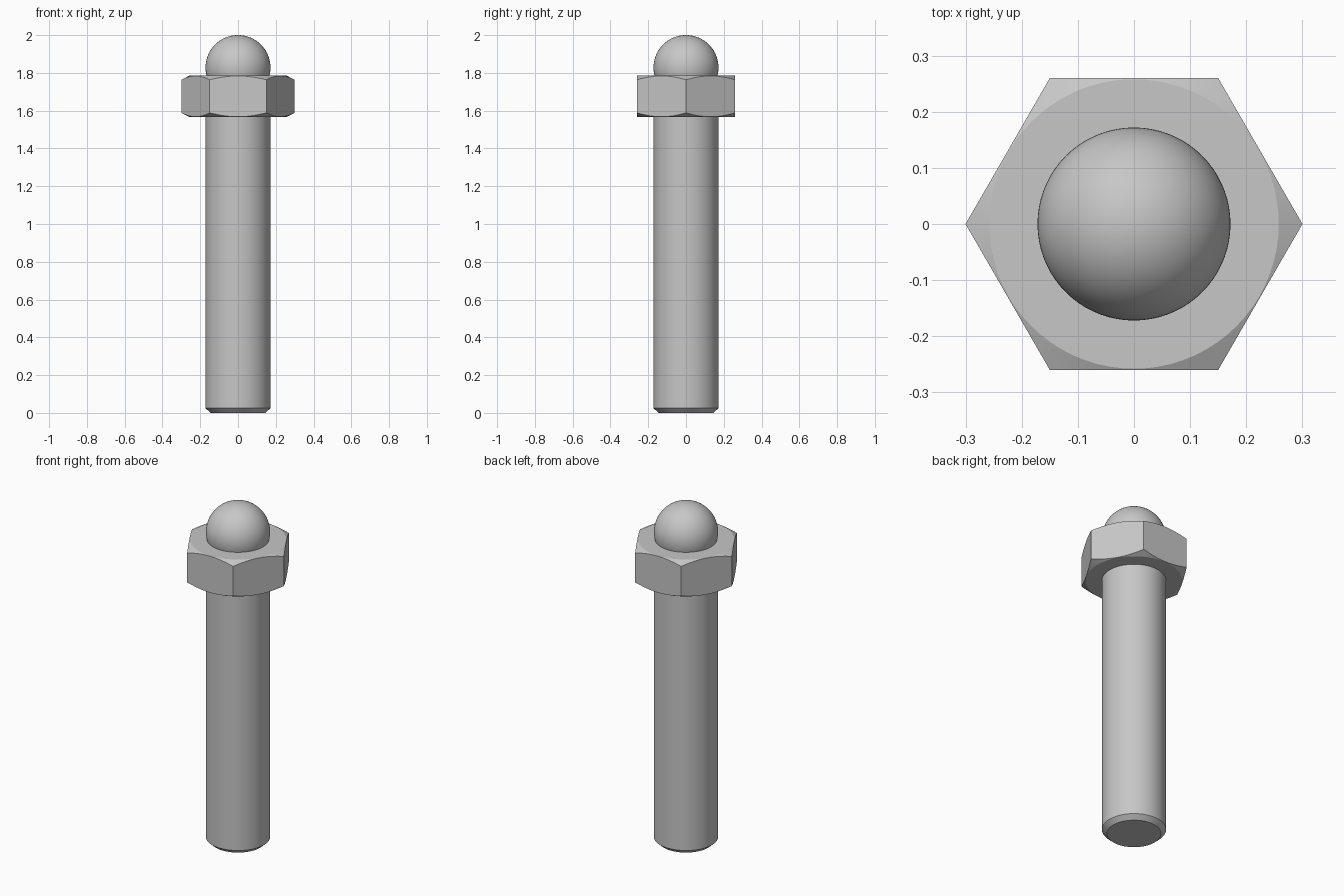
import bpy, bmesh
from math import cos, sin, pi, tan, radians, sqrt

if "Cube" in bpy.data.objects:
    bpy.data.objects.remove(bpy.data.objects["Cube"], do_unlink=True)

STEPS = 72
SHANK_R = 0.172
APOTHEM = 0.26
NUT_BOTTOM, NUT_TOP = 1.567, 1.785
BALL_Z = 2.0 - SHANK_R

steel = bpy.data.materials.new("steel_grey")
steel.use_nodes = True
colour = (0.57, 0.57, 0.57, 1)
steel.diffuse_color = colour
steel.node_tree.nodes["Principled BSDF"].inputs["Base Color"].default_value = colour


def build(name, rings):
    """Skin a stack of rings; each ring maps an angle to (radius, height)."""
    bm = bmesh.new()
    loops = []
    for ring in rings:
        loop = []
        for i in range(STEPS):
            a = 2 * pi * i / STEPS
            r, z = ring(a)
            loop.append(bm.verts.new((r * cos(a), r * sin(a), z)))
        loops.append(loop)
    for low, high in zip(loops, loops[1:]):
        for i in range(STEPS):
            j = (i + 1) % STEPS
            bm.faces.new((low[i], low[j], high[j], high[i]))
    bm.faces.new(loops[0][::-1])
    bm.faces.new(loops[-1])
    bmesh.ops.recalc_face_normals(bm, faces=bm.faces)
    mesh = bpy.data.meshes.new(name)
    bm.to_mesh(mesh)
    bm.free()
    mesh.materials.append(steel)
    obj = bpy.data.objects.new(name, mesh)
    bpy.context.collection.objects.link(obj)
    bpy.ops.object.select_all(action="DESELECT")
    obj.select_set(True)
    bpy.context.view_layer.objects.active = obj
    bpy.ops.object.shade_smooth_by_angle(angle=radians(20))
    return obj


def circle(r, z):
    return lambda a: (r, z)


def hexagon(z, direction):
    """Hexagonal outline whose corners are cut back by a conical chamfer."""
    def ring(a):
        r = APOTHEM / cos(a % (pi / 3) - pi / 6)
        return r, z + direction * (r - FLAT_R) * tan(radians(27))
    return ring


# Shank with a chamfered foot, running up inside the nut
build("shank", [circle(0.145, 0), circle(SHANK_R, 0.025),
                circle(SHANK_R, NUT_TOP - 0.05)])

# Hex nut, chamfered above and below
FLAT_R = APOTHEM - 0.002
build("hex_nut", [circle(FLAT_R, NUT_BOTTOM), hexagon(NUT_BOTTOM, 1),
                  hexagon(NUT_TOP, -1), circle(FLAT_R, NUT_TOP)])

# Ball tip, sunk slightly into the nut
bpy.ops.mesh.primitive_uv_sphere_add(segments=STEPS, ring_count=36, radius=SHANK_R,
                                     location=(0, 0, BALL_Z))
ball = bpy.context.object
ball.name = ball.data.name = "ball_tip"
ball.data.materials.append(steel)
bpy.ops.object.shade_smooth()
